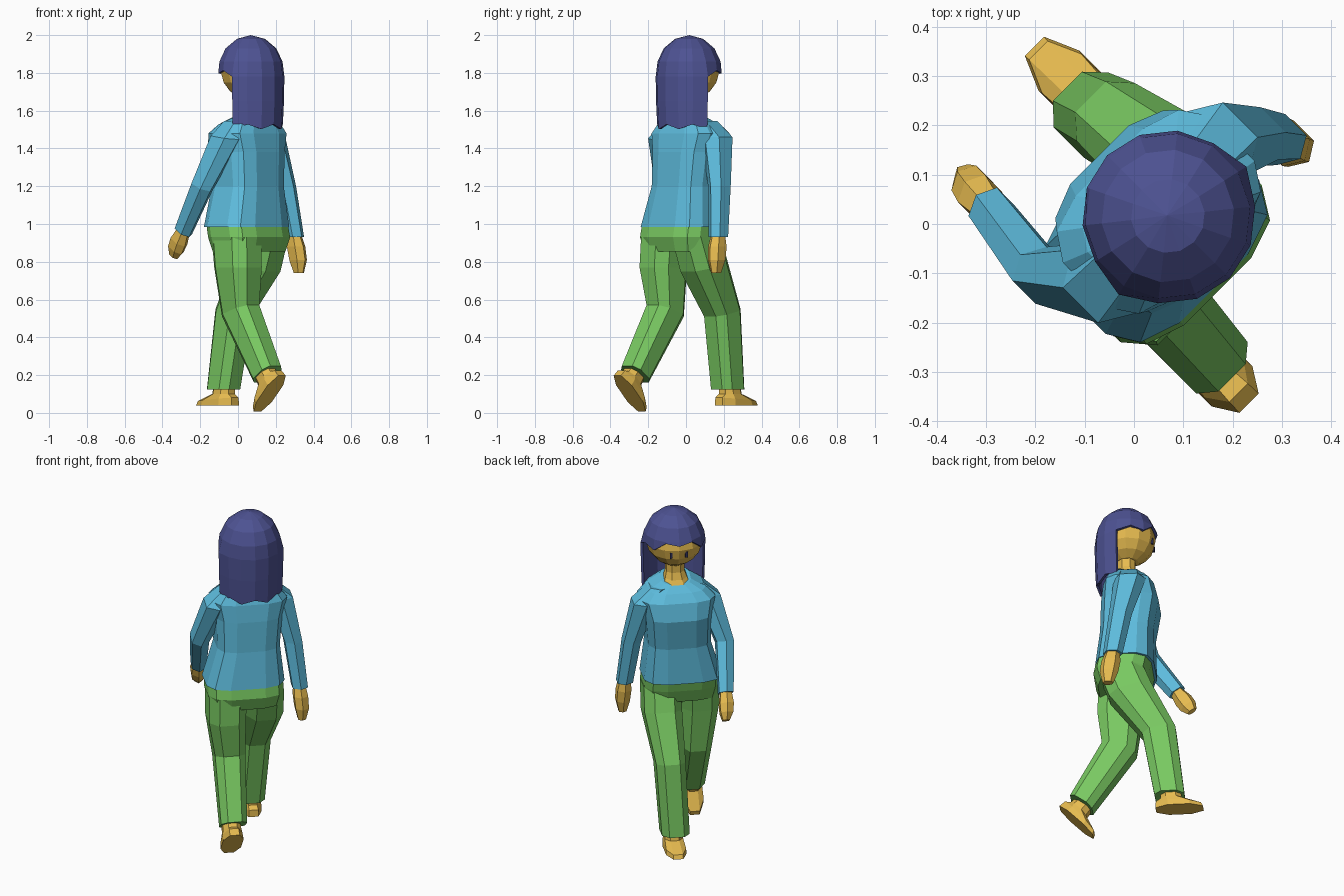
import bpy, bmesh, math
from mathutils import Matrix, Vector

if "Cube" in bpy.data.objects:
    bpy.data.objects.remove(bpy.data.objects["Cube"])

# Built in a body frame (x = figure's right, y = forward), then turned 45 degrees
TURN = Matrix.Rotation(math.radians(45), 4, 'Z')


def material(name, rgb):
    m = bpy.data.materials.new(name)
    m.diffuse_color = (*rgb, 1)
    m.use_nodes = True
    m.node_tree.nodes["Principled BSDF"].inputs["Base Color"].default_value = m.diffuse_color
    return m


SKIN = material("skin", (0.8, 0.5, 0.08))
GREEN = material("green", (0.19, 0.58, 0.12))
BLUE = material("blue", (0.11, 0.5, 0.72))
HAIR = material("hair", (0.075, 0.085, 0.29))
DARK = material("dark", (0.03, 0.03, 0.1))


def finish(bm, name, mat, local=Matrix()):
    bmesh.ops.recalc_face_normals(bm, faces=bm.faces[:])
    bm.transform(TURN @ local)
    me = bpy.data.meshes.new(name)
    bm.to_mesh(me)
    bm.free()
    me.materials.append(mat)
    ob = bpy.data.objects.new(name, me)
    bpy.context.collection.objects.link(ob)
    return ob


def loft(name, mat, stations, sides=8, power=0.85, local=Matrix()):
    """Skin rings given as (x, y, z, half width, half depth[, tilt in degrees])."""
    bm = bmesh.new()
    rings = []
    for x, y, z, w, d, *tilt in stations:
        rot = Matrix.Rotation(math.radians(tilt[0] if tilt else 0), 3, 'X')
        ring = []
        for i in range(sides):
            a = 2 * math.pi * (i + 0.5) / sides
            c, s = math.cos(a), math.sin(a)
            p = Vector((w * math.copysign(abs(c) ** power, c),
                        d * math.copysign(abs(s) ** power, s), 0))
            ring.append(bm.verts.new(Vector((x, y, z)) + rot @ p))
        rings.append(ring)
    for a, b in zip(rings, rings[1:]):
        for i in range(sides):
            j = (i + 1) % sides
            bm.faces.new((a[i], a[j], b[j], b[i]))
    bm.faces.new(rings[0])
    bm.faces.new(rings[-1])
    return finish(bm, name, mat, local)


# Shirt body
loft("shirt", BLUE, [
    (.022, -.042, .985, .225, .168), (.043, -.03, 1.2, .18, .152),
    (.05, -.012, 1.38, .19, .164), (.053, -.018, 1.48, .215, .145),
    (.055, -.025, 1.535, .165, .115, -5), (.055, -.035, 1.58, .085, .075, -16)],
    sides=12, power=0.6)

# Sleeves
loft("right_sleeve", BLUE, [
    (.15, -.01, 1.545, .06, .075), (.235, -.003, 1.46, .075, .09),
    (.30, -.05, 1.2, .055, .065), (.332, -.09, .93, .048, .055)], sides=6)
loft("left_sleeve", BLUE, [
    (-.045, -.035, 1.545, .06, .075), (-.125, -.04, 1.46, .077, .092, 8),
    (-.207, .06, 1.2, .055, .065, 25), (-.185, .225, .96, .046, .052, 34)], sides=6)

# Hands
loft("right_hand", SKIN, [
    (.33, -.09, .95, .034, .038), (.335, -.1, .88, .044, .054),
    (.34, -.11, .81, .042, .052), (.34, -.115, .74, .024, .03)], sides=6)
loft("left_hand", SKIN, [
    (-.185, .22, .97, .034, .036, 34), (-.182, .26, .91, .044, .052, 34),
    (-.178, .287, .867, .04, .05, 34), (-.172, .31, .83, .022, .03, 34)], sides=6)

# Trousers
loft("trouser_hips", GREEN, [
    (.022, -.045, 1.005, .215, .16), (.023, -.06, .93, .218, .16),
    (.023, -.06, .855, .2, .135)], sides=12, power=0.6)
loft("right_trouser_leg", GREEN, [
    (.135, -.06, .93, .11, .135), (.138, -.005, .78, .112, .13, 15),
    (.12, .152, .53, .088, .1, 12), (.102, .21, .125, .083, .088)], power=0.72)
loft("left_trouser_leg", GREEN, [
    (-.08, -.07, .93, .112, .138), (-.085, -.085, .77, .11, .13),
    (-.068, -.088, .54, .09, .105, -18), (-.08, -.3, .205, .078, .08, -36)], power=0.72)

# Feet, the rear one pushing off its toes
FOOT = [(0, 0, .05, .05, .05), (0, .01, -.05, .055, .065),
        (0, .05, -.078, .06, .135, -4), (0, .055, -.11, .062, .142)]
for name, place, pitch in (("right_foot", (.112, .21, .15), 0),
                           ("left_foot", (-.092, -.289, .218), -46)):
    loft(name, SKIN, FOOT, local=Matrix.Translation(place)
         @ Matrix.Rotation(math.radians(pitch), 4, 'X'))

# Neck and head
loft("neck", SKIN, [
    (.055, -.02, 1.55, .078, .07), (.055, -.03, 1.59, .066, .06, -10),
    (.057, -.035, 1.62, .055, .05), (.058, -.035, 1.72, .055, .05)])
bm = bmesh.new()
bmesh.ops.create_uvsphere(bm, u_segments=12, v_segments=8, radius=1)
for v in bm.verts:  # narrow chin
    v.co.x *= 1 + 0.1 * min(v.co.z, 0)
finish(bm, "head", SKIN, Matrix.Translation((.06, -.03, 1.805))
       @ Matrix.Diagonal((.162, .157, .145, 1)))

# Eyes
for side, x in (("left", .017), ("right", .103)):
    bm = bmesh.new()
    bmesh.ops.create_cube(bm, size=1)
    finish(bm, side + "_eye", DARK, Matrix.Translation((x, .107, 1.775))
           @ Matrix.Diagonal((.014, .02, .034, 1)))

# Hair: cap with a jagged fringe, plus long panel down the back
N = 14
bm = bmesh.new()
top = bm.verts.new((.06, -.035, 2.0))
columns = []
for i in range(N):
    a = 2 * math.pi * i / N
    away = min(i, N - i)
    jag = .018 if i % 2 else -.018
    levels = [(1.98, .075), (1.93, .135), (1.86, .168)]
    if away >= 4:
        wide = .01 if away == 4 else 0
        levels += [(1.78, .178 + wide), (1.65, .176 + wide),
                   (1.515 + jag * .7, .17 + wide)]
    else:
        levels += [(1.855 - .02 * away + jag, .174)]
    columns.append([bm.verts.new((.06 + r * math.sin(a), -.037 + r * math.cos(a), z))
                    for z, r in levels])
for i in range(N):
    a, b = columns[i], columns[(i + 1) % N]
    bm.faces.new((top, a[0], b[0]))
    for k in range(min(len(a), len(b)) - 1):
        bm.faces.new((a[k], a[k + 1], b[k + 1], b[k]))
hair = finish(bm, "hair", HAIR)
mod = hair.modifiers.new("thickness", 'SOLIDIFY')
mod.thickness = 0.015
mod.offset = -1
